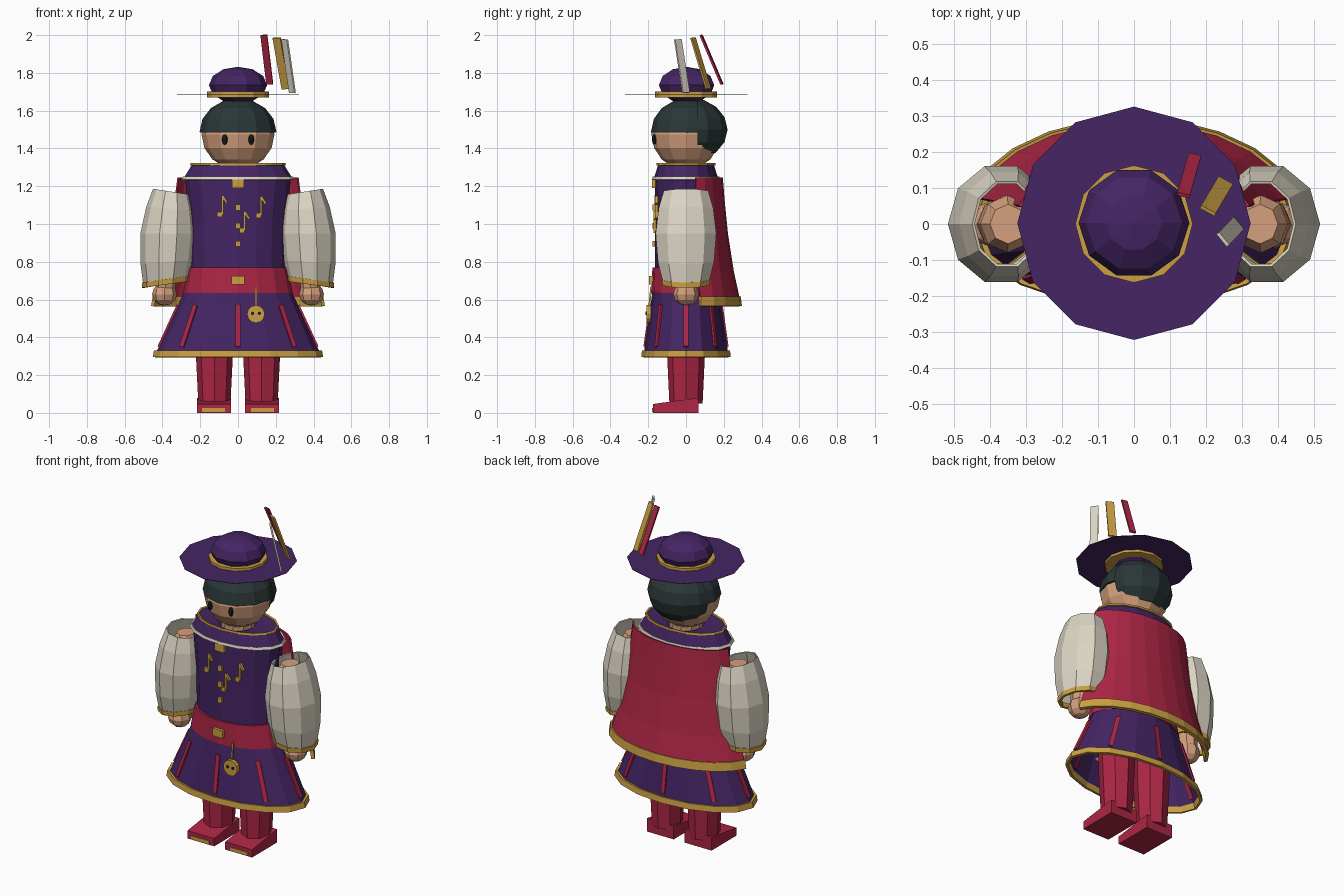
import bpy, bmesh, math
from mathutils import Vector, Matrix

old = bpy.data.objects.get("Cube")
if old:
    bpy.data.objects.remove(old, do_unlink=True)


def material(name, r, g, b):
    m = bpy.data.materials.new(name)
    m.use_nodes = True
    m.diffuse_color = (r, g, b, 1)
    m.node_tree.nodes["Principled BSDF"].inputs["Base Color"].default_value = (r, g, b, 1)
    return m


purple = material("purple cloth", .058, .018, .125)
red = material("red cloth", .42, .019, .06)
gold = material("gold trim", .6, .35, .055)
cream = material("cream cloth", .72, .67, .56)
skin = material("skin", .66, .35, .205)
hair = material("dark hair", .023, .037, .037)
black = material("eye black", .012, .012, .014)


def finish(name, bm, mat, thick=0):
    bmesh.ops.recalc_face_normals(bm, faces=bm.faces)
    me = bpy.data.meshes.new(name)
    bm.to_mesh(me)
    bm.free()
    me.materials.append(mat)
    ob = bpy.data.objects.new(name, me)
    bpy.context.collection.objects.link(ob)
    if thick:
        mod = ob.modifiers.new("thickness", "SOLIDIFY")
        mod.thickness = thick
        mod.offset = 0
    return ob


def loft(name, rings, mat, n=16, arc=None, caps="", thick=0):
    """Skin elliptical rings (cx, cy, z, rx, ry, tilt); arc in degrees leaves it open."""
    bm = bmesh.new()
    start, end = arc or (0, 360)
    count = n + 1 if arc else n
    rows = []
    for cx, cy, z, rx, ry, *tilt in rings:
        row = []
        for i in range(count):
            a = math.radians(start + (end - start) * i / n)
            dx = rx * math.cos(a)
            row.append(bm.verts.new((cx + dx, cy + ry * math.sin(a),
                                     z + (tilt[0] * dx if tilt else 0))))
        rows.append(row)
    for lo, hi in zip(rows, rows[1:]):
        for i in range(n):
            j = (i + 1) % count
            bm.faces.new((lo[i], lo[j], hi[j], hi[i]))
    if "b" in caps:
        bm.faces.new(rows[0])
    if "t" in caps:
        bm.faces.new(rows[-1])
    return finish(name, bm, mat, thick)


def ball(name, c, r, mat, seg=12, rows=8, cut=None, turn=0):
    bm = bmesh.new()
    bmesh.ops.create_uvsphere(bm, u_segments=seg, v_segments=rows, radius=1)
    bm.transform(Matrix.Translation(c) @ Matrix.Diagonal((*r, 1))
                 @ Matrix.Rotation(math.radians(turn), 4, "Z"))
    if cut:
        bmesh.ops.bisect_plane(bm, geom=bm.verts[:] + bm.edges[:] + bm.faces[:],
                               plane_co=cut[0], plane_no=cut[1], clear_inner=True)
        bmesh.ops.holes_fill(bm, edges=[e for e in bm.edges if e.is_boundary])
    return finish(name, bm, mat)


def bar(name, p, q, side, w, t, mat):
    """Thin box running from p to q, its width lying along side."""
    p, q = Vector(p), Vector(q)
    up = (q - p).normalized()
    nrm = up.cross(Vector(side)).normalized()
    sd = nrm.cross(up)
    m = Matrix((sd * w, nrm * t, q - p)).transposed().to_4x4()
    m.translation = (p + q) / 2
    bm = bmesh.new()
    bmesh.ops.create_cube(bm, size=1)
    bm.transform(m)
    return finish(name, bm, mat)


def plate(name, x, y, z, w, h, t, mat):
    return bar(name, (x, y, z - h / 2), (x, y, z + h / 2), (1, 0, 0), w, t, mat)


# Hat
loft("hat_brim", [(0, .002, 1.684, .324, .324), (0, .002, 1.686, .324, .324)], purple, 12, caps="bt")
ball("hat_crown", (0, .003, 1.735), (.154, .154, .097), purple, 10, 6, turn=18)
loft("hat_band", [(0, 0, 1.67, .163, .163), (0, 0, 1.702, .163, .163)], gold, 12, caps="bt")
feathers = (("red", red, (.168, .19, 1.74), (.137, .08, 2), (.97, -.23, 0), .036),
            ("gold", gold, (.253, .118, 1.715), (.205, .037, 1.985), (.88, -.47, 0), .046),
            ("cream", cream, (.288, 0, 1.695), (.247, -.043, 1.977), (.64, -.77, 0), .045))
for label, mat, p, q, side, w in feathers:
    bar(label + "_feather", p, q, side, w, .01, mat)

# Head and hair
ball("head", (0, 0, 1.475), (.193, .183, .187), skin)
ball("hair_cap", (0, .01, 1.49), (.203, .195, .175), hair, cut=((0, 0, 1.485), (0, 0, 1)))
ball("hair_back", (0, .015, 1.5), (.205, .205, .17), hair,
     cut=((0, .06, 0), (0, 1, 0)))
for s, label in ((1, "left"), (-1, "right")):
    ball(label + "_eye", (s * .07, -.168, 1.447), (.015, .012, .028), black, 8, 6)

# Collar, torso and belt
loft("neck", [(0, 0, 1.2, .09, .09), (0, 0, 1.33, .09, .09)], skin, 10)
loft("collar", [(0, 0, 1.235, .292, .172), (0, 0, 1.312, .245, .148),
                (0, 0, 1.295, .1, .1)], purple)
loft("collar_gold_trim", [(0, 0, 1.31, .249, .152), (0, 0, 1.322, .245, .15)], gold, thick=.01)
loft("collar_cream_trim", [(0, 0, 1.234, .296, .176), (0, 0, 1.25, .288, .172)], cream, thick=.008)
loft("torso", [(0, 0, .75, .25, .165), (0, 0, 1.0, .255, .165),
               (0, 0, 1.24, .28, .165)], purple, caps="bt")
loft("belt", [(0, 0, .635, .29, .183), (0, 0, .77, .262, .178)], red, caps="bt")
plate("belt_buckle", 0, -.186, .703, .068, .045, .02, gold)

# Skirt with hem and eight stripes
SKIRT = ((.64, .286, .178), (.31, .438, .224))


def on_skirt(angle, z):
    k = (SKIRT[0][0] - z) / (SKIRT[0][0] - SKIRT[1][0])
    rx, ry = (SKIRT[0][i] + k * (SKIRT[1][i] - SKIRT[0][i]) for i in (1, 2))
    return Vector((rx * math.cos(angle), ry * math.sin(angle), z))


loft("skirt", [(0, 0, *r) for r in SKIRT], purple)
loft("skirt_hem", [(0, 0, .295, .443, .229), (0, 0, .33, .437, .225)], gold, thick=.016)
for i in range(8):
    a = i * math.pi / 4
    tangent = (-math.sin(a) * .36, math.cos(a) * .2, 0)
    bar("skirt_stripe", on_skirt(a, .35), on_skirt(a, .57), tangent, .026, .014, red)

# Cape around the back
loft("cape", [(0, 0, .59, .462, .283), (0, 0, .75, .41, .248), (0, 0, .95, .37, .217),
              (0, 0, 1.12, .345, .2), (0, 0, 1.245, .328, .19)], red, 10, (15, 165), thick=.01)
loft("cape_hem", [(0, 0, .565, .468, .286), (0, 0, .615, .459, .28)], gold, 10, (15, 165), thick=.02)

# Sleeves, arms, legs and shoes
for s, label in ((1, "left"), (-1, "right")):
    loft(label + "_sleeve", [(s * .382, 0, .69, .115, .122, -s * .15),
                             (s * .376, 0, .8, .136, .152, -s * .08),
                             (s * .369, 0, .95, .144, .165),
                             (s * .36, 0, 1.08, .122, .148, s * .08),
                             (s * .353, 0, 1.17, .093, .12, s * .16)], cream, 10, thick=.008)
    loft(label + "_cuff", [(s * .383, 0, .68, .117, .123, -s * .15),
                           (s * .382, 0, .708, .118, .126, -s * .15)], gold, 10, thick=.016)
    loft(label + "_arm", [(s * .388, 0, .62, .05, .05), (s * .365, 0, .9, .07, .075),
                          (s * .352, 0, 1.1, .075, .08),
                          (s * .35, 0, 1.15, .05, .055)], skin, 8, caps="bt")
    ball(label + "_hand", (s * .389, 0, .628), (.066, .068, .06), skin, 8, 6)
    loft(label + "_leg", [(s * .125, 0, .05, .085, .088), (s * .125, 0, .35, .1, .102),
                          (s * .125, 0, .6, .1, .102)], red, 8, caps="bt")
    # Wedge shoe: a box whose toe end is lowered
    shoe = plate(label + "_shoe", s * .127, -.055, .04, .18, .08, .24, red)
    for v in shoe.data.vertices:
        if v.co.z > .05 and v.co.y < -.1:
            v.co.z = .047
    plate(label + "_toe_plate", s * .13, -.175, .015, .12, .02, .008, gold)

# Clasp, buttons and musical notes
plate("collar_clasp", 0, -.17, 1.214, .066, .045, .02, gold)
for z in (1.087, .99, .895):
    plate("button", 0, -.168, z, .028, .03, .02, gold)
for x, z in ((-.083, 1.05), (.035, .965), (.122, 1.045)):
    y = -.166 + abs(x) * .08
    plate("note_stem", x, y, z + .05, .01, .1, .016, gold)
    plate("note_head", x - .014, y, z, .028, .026, .018, gold)
    bar("note_flag", (x, y, z + .1), (x + .024, y, z + .062), (0, 1, 0), .016, .012, gold)

# Round charm hanging from the belt
bar("charm_cord", (.095, -.195, .56), (.095, -.184, .67), (1, 0, 0), .009, .009, gold)


def disc(name, x, y, z, r, depth, mat, seg):
    bm = bmesh.new()
    bmesh.ops.create_cone(bm, cap_ends=True, segments=seg, radius1=r, radius2=r, depth=depth)
    bm.transform(Matrix.Translation((x, y, z)) @ Matrix.Rotation(math.pi / 2, 4, "X"))
    return finish(name, bm, mat)


disc("charm", .095, -.198, .523, .047, .024, gold, 12)
for dx in (-.018, .018):
    disc("charm_hole", .095 + dx, -.211, .527, .009, .006, black, 8)
